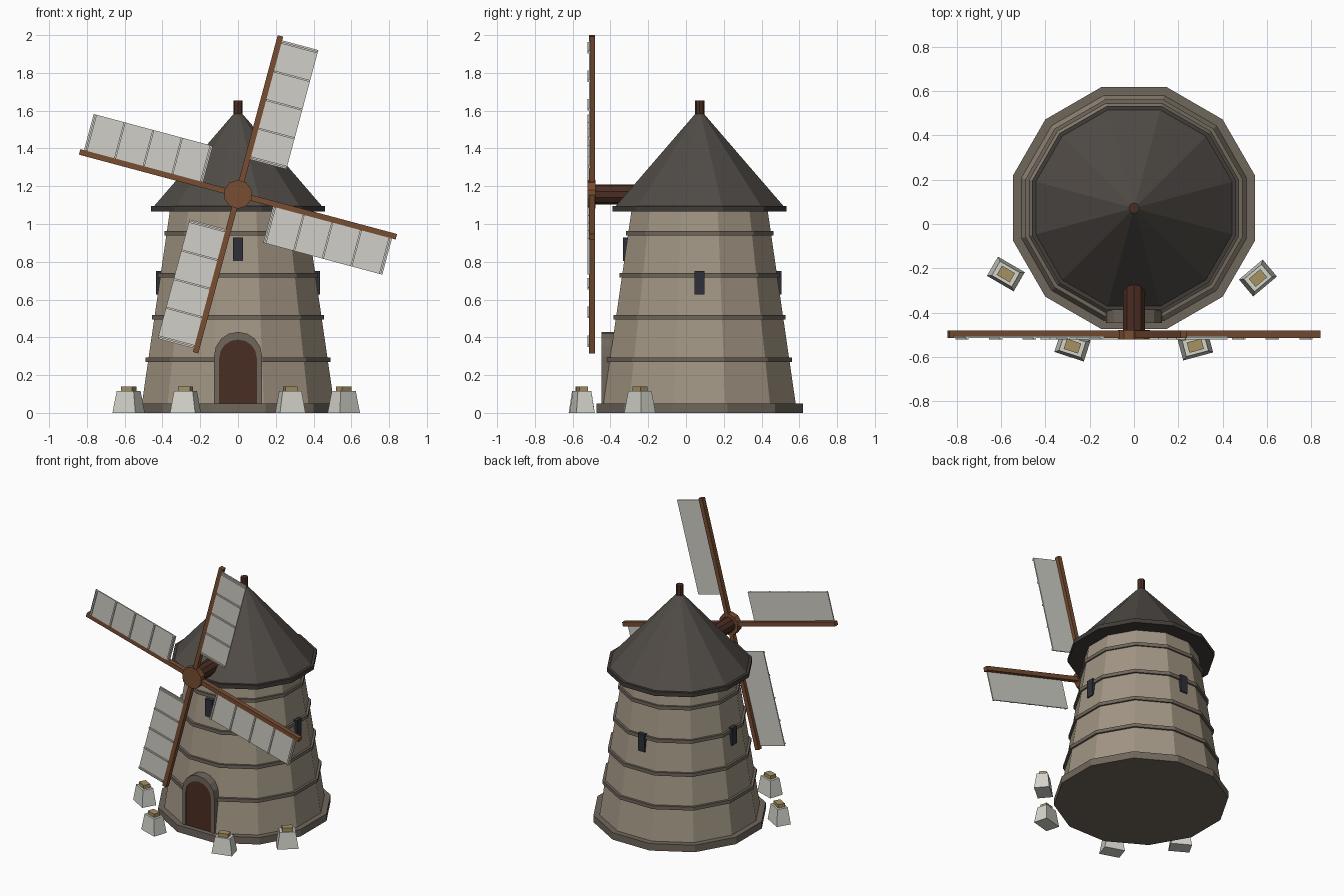
import bpy, bmesh
from math import radians, sin, cos, pi
from mathutils import Matrix, Vector

cube = bpy.data.objects.get("Cube")
if cube:
    bpy.data.objects.remove(cube, do_unlink=True)


def material(name, r, g, b):
    """Flat colour given as sRGB bytes, stored as linear values."""
    lin = [((c / 255 + 0.055) / 1.055) ** 2.4 for c in (r, g, b)] + [1]
    m = bpy.data.materials.new(name)
    m.use_nodes = True
    m.diffuse_color = lin
    bsdf = next(n for n in m.node_tree.nodes if n.type == 'BSDF_PRINCIPLED')
    bsdf.inputs["Base Color"].default_value = lin
    return m


WALL = material("wall_stone", 161, 149, 131)
TRIM = material("trim_stone", 112, 103, 92)
ROOF = material("roof_slate", 80, 75, 70)
EAVE = material("eave_slate", 64, 60, 56)
WOOD = material("sail_wood", 120, 77, 50)
DARK = material("dark_wood", 74, 45, 34)
CLOTH = material("sail_cloth", 208, 207, 199)
GLASS = material("window_dark", 46, 48, 57)
PALE = material("pale_stone", 212, 212, 203)
GOLD = material("straw_cap", 166, 146, 100)

CY = 0.072               # tower axis
AXLE_Z = 1.157
SIDES = 12


def finish(name, bm, mat):
    bmesh.ops.recalc_face_normals(bm, faces=bm.faces)
    me = bpy.data.meshes.new(name)
    bm.to_mesh(me)
    bm.free()
    me.materials.append(mat)
    ob = bpy.data.objects.new(name, me)
    bpy.context.collection.objects.link(ob)
    return ob


def ring(name, mat, r0, r1, z0, z1):
    """Twelve-sided drum round the tower axis, radii measured to the flats."""
    bm = bmesh.new()
    k = 1 / cos(pi / SIDES)
    m = Matrix.Translation((0, CY, (z0 + z1) / 2)) @ Matrix.Rotation(pi / SIDES, 4, 'Z')
    bmesh.ops.create_cone(bm, cap_ends=True, segments=SIDES, radius1=r0 * k,
                          radius2=r1 * k, depth=z1 - z0, matrix=m)
    return finish(name, bm, mat)


def rod(name, mat, radius, depth, sides, matrix):
    bm = bmesh.new()
    bmesh.ops.create_cone(bm, cap_ends=True, segments=sides, radius1=radius,
                          radius2=radius, depth=depth, matrix=matrix)
    return finish(name, bm, mat)


def box(name, mat, lo, hi, matrix=Matrix(), taper=1):
    """Box between two corners; taper shrinks its top."""
    lo, hi = Vector(lo), Vector(hi)
    size, mid = hi - lo, (lo + hi) / 2
    bm = bmesh.new()
    bmesh.ops.create_cube(bm, size=1)
    for v in bm.verts:
        k = taper if v.co.z > 0 else 1
        v.co = Vector((v.co.x * size.x * k, v.co.y * size.y * k, v.co.z * size.z)) + mid
    bm.transform(matrix)
    return finish(name, bm, mat)


def arch_points(half, spring, z0, steps=8):
    arc = [(half * cos(pi * i / steps), spring + half * sin(pi * i / steps))
           for i in range(steps + 1)]
    return [(half, z0)] + arc + [(-half, z0)]


def extrude_back(bm, depth):
    out = bmesh.ops.extrude_face_region(bm, geom=bm.faces[:])
    verts = [g for g in out["geom"] if isinstance(g, bmesh.types.BMVert)]
    bmesh.ops.translate(bm, verts=verts, vec=(0, depth, 0))


# Tower, plinth and stone courses
ring("plinth", TRIM, 0.547, 0.547, 0, 0.05)
ring("tower_wall", WALL, 0.51, 0.36, 0.04, 1.075)
for i, (r, z) in enumerate([(0.49, 0.282), (0.456, 0.506), (0.424, 0.728), (0.39, 0.95)]):
    ring(f"stone_course_{i + 1}", TRIM, r, r, z - 0.012, z + 0.012)

# Roof with eave ring and finial
ring("eave", EAVE, 0.461, 0.461, 1.066, 1.096)
ring("roof", ROOF, 0.445, 0.0, 1.094, 1.61)
rod("finial", DARK, 0.025, 0.12, 8, Matrix.Translation((0, CY, 1.594)))

# Windows: one high at the front, three lower on the other sides
for side, turn, z, out in [("front", 0, 0.867, 0.406), ("left", 90, 0.688, 0.434),
                           ("back", 180, 0.688, 0.434), ("right", 270, 0.688, 0.434)]:
    m = Matrix.Translation((0, CY, 0)) @ Matrix.Rotation(radians(turn), 4, 'Z')
    box(f"window_{side}", GLASS, (-0.027, -out, z - 0.062), (0.027, -out + 0.06, z + 0.062), m)

# Arched door and its stone surround
bm = bmesh.new()
bm.faces.new([bm.verts.new((x, -0.442, z)) for x, z in arch_points(0.102, 0.288, 0.05)])
extrude_back(bm, 0.03)
finish("door", bm, DARK)

bm = bmesh.new()
inner = [bm.verts.new((x, -0.447, z)) for x, z in arch_points(0.1, 0.288, 0.05)]
outer = [bm.verts.new((x, -0.447, z)) for x, z in arch_points(0.127, 0.302, 0.05)]
for i in range(len(inner) - 1):
    bm.faces.new((inner[i], inner[i + 1], outer[i + 1], outer[i]))
extrude_back(bm, 0.09)
finish("door_surround", bm, TRIM)

# Axle and hub
lay = Matrix.Rotation(pi / 2, 4, 'X')
rod("axle", DARK, 0.053, 0.4, 10, Matrix.Translation((0, -0.29, AXLE_Z)) @ lay)
rod("hub", WOOD, 0.076, 0.043, 10, Matrix.Translation((0, -0.5005, AXLE_Z)) @ lay)

# Four sails: beam, cloth and cross battens
for n in range(4):
    m = Matrix.Translation((0, 0, AXLE_Z)) @ Matrix.Rotation(radians(15 + 90 * n), 4, 'Y')
    box(f"sail_beam_{n + 1}", WOOD, (-0.015, -0.514, 0), (0.015, -0.481, 0.868), m)
    box(f"sail_cloth_{n + 1}", CLOTH, (0.014, -0.514, 0.195), (0.213, -0.506, 0.848), m)
    for b in range(5):
        u = 0.207 + b * 0.157
        box(f"sail_batten_{n + 1}_{b + 1}", CLOTH,
            (0.016, -0.522, u - 0.005), (0.213, -0.512, u + 0.005), m)

# Tapered marker stones with caps
for n, (x, y, turn) in enumerate([(-0.579, -0.226, -30), (-0.278, -0.552, -18),
                                  (0.277, -0.55, 15), (0.56, -0.244, 40)]):
    m = Matrix.Translation((x, y, 0)) @ Matrix.Rotation(radians(turn), 4, 'Z')
    box(f"marker_stone_{n + 1}", PALE, (-0.07, -0.05, 0), (0.07, 0.05, 0.115), m, 0.74)
    box(f"marker_cap_{n + 1}", GOLD, (-0.034, -0.024, 0.11), (0.034, 0.024, 0.14), m)
